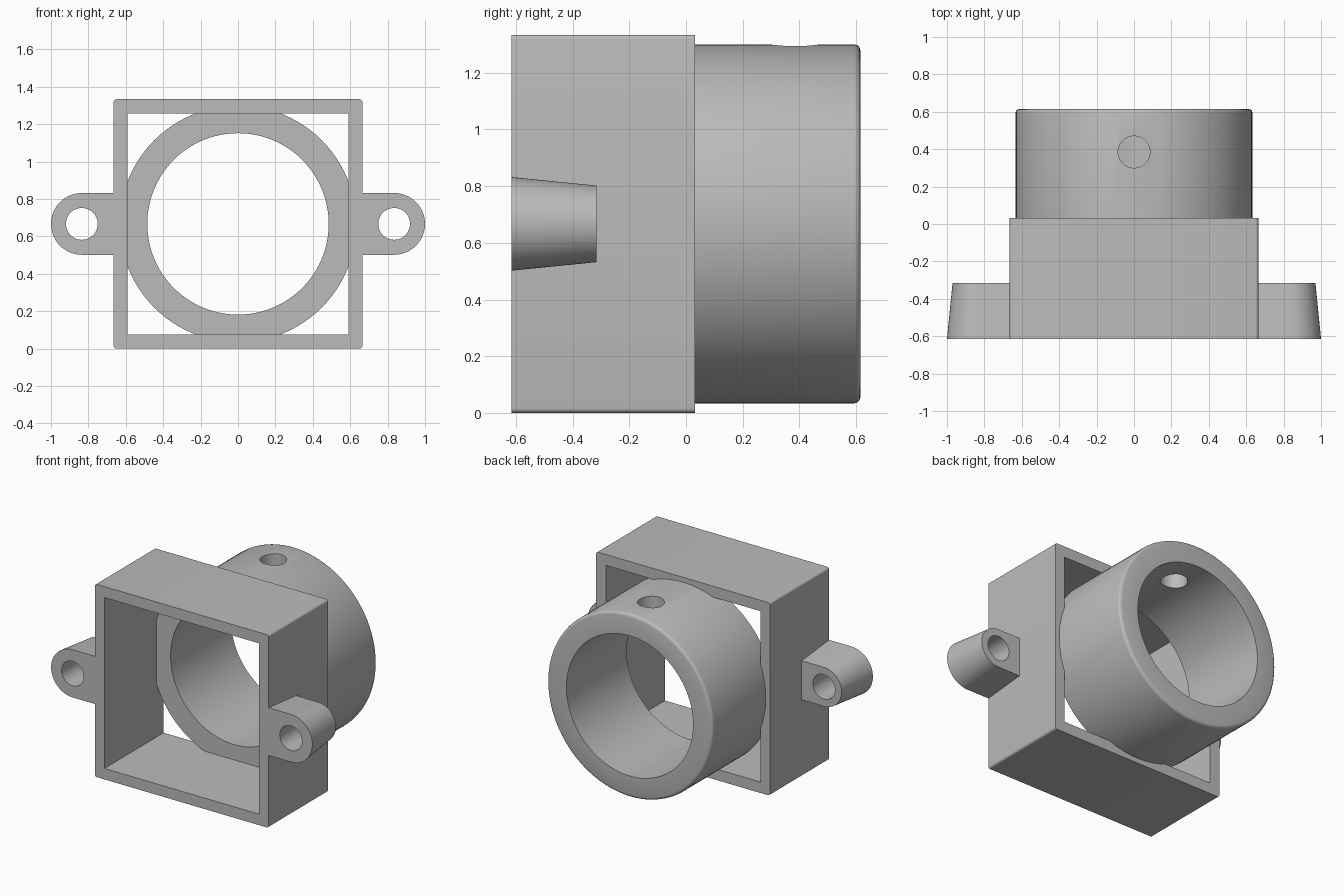
import bpy, bmesh, math
from mathutils import Matrix, Vector

if "Cube" in bpy.data.objects:
    bpy.data.objects.remove(bpy.data.objects["Cube"], do_unlink=True)

MID = 0.667            # height of the bore axis
FRONT, BACK = -0.615, 0.615

grey = bpy.data.materials.new("plain grey")
grey.use_nodes = True
grey.diffuse_color = (0.5, 0.5, 0.5, 1)
grey.node_tree.nodes["Principled BSDF"].inputs["Base Color"].default_value = (0.5, 0.5, 0.5, 1)


def finish(name, bm):
    bmesh.ops.recalc_face_normals(bm, faces=bm.faces)
    mesh = bpy.data.meshes.new(name)
    bm.to_mesh(mesh)
    bm.free()
    mesh.materials.append(grey)
    obj = bpy.data.objects.new(name, mesh)
    bpy.context.collection.objects.link(obj)
    return obj


def activate(obj):
    bpy.ops.object.select_all(action='DESELECT')
    obj.select_set(True)
    bpy.context.view_layer.objects.active = obj


def smooth(obj, degrees=40):
    activate(obj)
    bpy.ops.object.shade_smooth_by_angle(angle=math.radians(degrees))


def cut(obj, cutter):
    """Subtract the cutter from the object, then discard the cutter."""
    cutter.hide_render = True
    mod = obj.modifiers.new("cut", 'BOOLEAN')
    mod.operation, mod.solver, mod.object = 'DIFFERENCE', 'EXACT', cutter
    activate(obj)
    bpy.ops.object.modifier_apply(modifier=mod.name)
    bpy.data.objects.remove(cutter, do_unlink=True)


def box(name, size, centre, bevel=0):
    bm = bmesh.new()
    bmesh.ops.create_cube(bm, size=1, matrix=Matrix.Translation(centre) @ Matrix.Diagonal((*size, 1)))
    if bevel:  # round only the edges running front to back
        edges = [e for e in bm.edges if abs(e.verts[0].co.y - e.verts[1].co.y) > 0.1]
        bmesh.ops.bevel(bm, geom=edges, offset=bevel, segments=4, profile=0.5, affect='EDGES')
    return finish(name, bm)


def rod(name, radius, depth, centre, axis):
    bm = bmesh.new()
    turn = Vector((0, 0, 1)).rotation_difference(Vector(axis)).to_matrix().to_4x4()
    bmesh.ops.create_cone(bm, cap_ends=True, segments=48, radius1=radius, radius2=radius,
                          depth=depth, matrix=Matrix.Translation(centre) @ turn)
    return finish(name, bm)


# Square frame, open at front and back
depth, middle = 0.647, (FRONT + 0.032) / 2
frame = box("square_frame", (1.33, depth, 2 * MID), (0, middle, MID), bevel=0.016)
cut(frame, box("frame_opening", (1.182, 2, 1.182), (0, middle, MID)))
smooth(frame)

# Round collar, turned from a wall profile with a rounded outer rim
outer, inner, start, rim = 0.633, 0.485, -0.045, 0.02
profile = [(inner, start), (outer, start)]
for i in range(4):
    a = math.radians(30 * i)
    profile.append((outer - rim + rim * math.cos(a), BACK - rim + rim * math.sin(a)))
profile.append((inner, BACK))
bm = bmesh.new()
verts = [bm.verts.new((r, y, MID)) for r, y in profile]
edges = [bm.edges.new((verts[i - 1], verts[i])) for i in range(len(verts))]
bmesh.ops.spin(bm, geom=verts + edges, cent=(0, 0, MID), axis=(0, 1, 0),
               angle=2 * math.pi, steps=96, use_merge=True)
bmesh.ops.remove_doubles(bm, verts=bm.verts, dist=0.0001)
collar = finish("round_collar", bm)
cut(collar, rod("set_screw_hole", 0.085, 0.5, (0, 0.385, MID + 0.55), (0, 0, 1)))
smooth(collar)


# Tapered mounting ears with screw holes
def mounting_ear(name, side):
    bm = bmesh.new()
    loops = []
    for radius, y in ((0.165, FRONT), (0.135, -0.315)):
        outline = [(0.665, -radius)]
        for i in range(33):
            a = math.pi * (i / 32 - 0.5)
            outline.append((0.835 + radius * math.cos(a), radius * math.sin(a)))
        outline.append((0.665, radius))
        loops.append([bm.verts.new((side * x, y, MID + z)) for x, z in outline])
    front, back = loops
    bm.faces.new(front)
    bm.faces.new(back)
    for i in range(len(front)):
        bm.faces.new((front[i - 1], front[i], back[i], back[i - 1]))
    ear = finish(name, bm)
    cut(ear, rod("ear_hole", 0.085, 1, (side * 0.835, -0.45, MID), (0, 1, 0)))
    smooth(ear)


mounting_ear("left_mounting_ear", 1)
mounting_ear("right_mounting_ear", -1)
